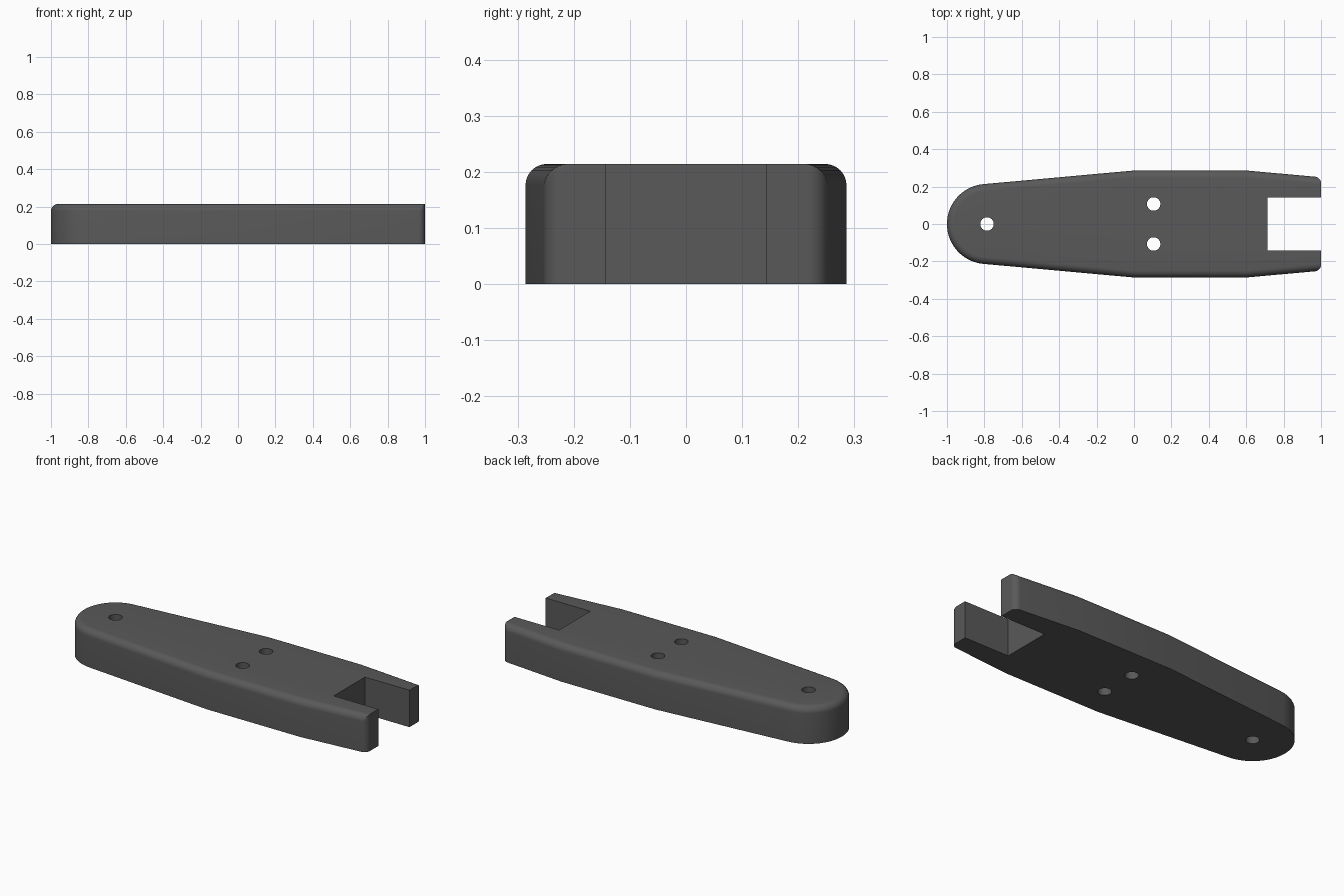
import bpy, bmesh, math

if "Cube" in bpy.data.objects:
    bpy.data.objects.remove(bpy.data.objects["Cube"])

THICK, FILLET, CORNER = 0.214, 0.038, 0.036
NOSE_X, NOSE_R = -0.786, 0.214          # rounded end
SLOT_X, SLOT_Y = 0.714, 0.143           # fork opening
TILT = math.radians(5.2)                # taper of the sides

grey = bpy.data.materials.new("dark_grey")
grey.diffuse_color = (0.1, 0.1, 0.1, 1)
grey.use_nodes = True
grey.node_tree.nodes["Principled BSDF"].inputs["Base Color"].default_value = grey.diffuse_color


def half_outline(d):
    """Outline for y >= 0 from nose to slot, sides inset by d."""
    pts = []
    for i in range(25):
        a = math.pi - (math.pi / 2 - TILT) * i / 24
        pts.append((NOSE_X + (NOSE_R - d) * math.cos(a), (NOSE_R - d) * math.sin(a)))
    pts += [(0.0, 0.286 - d), (0.6, 0.286 - d)]
    # rounded vertical corner at the tip of the fork
    for i in range(9):
        a = math.pi / 2 * (1 - i / 8)
        x = 1 - CORNER + CORNER * math.cos(a)
        side = 0.286 - (x - 0.6) * 0.09 - d
        pts.append((x, min(side, 0.2535 - CORNER + CORNER * math.sin(a))))
    pts += [(1.0, SLOT_Y), (SLOT_X, SLOT_Y)]
    return pts


def outline(d):
    up = half_outline(d)
    return up + [(x, -y) for x, y in reversed(up[1:])]


# Arm body: stacked outlines with a rounded upper edge
bm = bmesh.new()
levels = [(0, 0)]
for i in range(9):
    a = math.pi / 2 * i / 8
    levels.append((THICK - FILLET + FILLET * math.sin(a), FILLET * (1 - math.cos(a))))
rings = [[bm.verts.new((x, y, z)) for x, y in outline(d)] for z, d in levels]
n = len(rings[0])
for low, high in zip(rings, rings[1:]):
    for i in range(n):
        j = (i + 1) % n
        bm.faces.new((low[i], low[j], high[j], high[i]))
bm.faces.new(rings[0])
bm.faces.new(rings[-1])
bmesh.ops.remove_doubles(bm, verts=bm.verts, dist=1e-5)
bmesh.ops.recalc_face_normals(bm, faces=bm.faces)
mesh = bpy.data.meshes.new("arm_body")
bm.to_mesh(mesh)
bm.free()
arm = bpy.data.objects.new("arm_body", mesh)
bpy.context.collection.objects.link(arm)
mesh.materials.append(grey)

# Bolt holes through the body
for x, y in [(NOSE_X, 0), (0.105, 0.107), (0.105, -0.107)]:
    bpy.ops.mesh.primitive_cylinder_add(vertices=32, radius=0.036, depth=1, location=(x, y, 0.1))
    cutter = bpy.context.object
    cutter.name = "hole_cutter"
    cutter.data.materials.append(grey)
    cutter.hide_render = True
    cutter.hide_set(True)
    mod = arm.modifiers.new("bolt_hole", 'BOOLEAN')
    mod.operation, mod.solver, mod.object = 'DIFFERENCE', 'EXACT', cutter

# Bake the holes, then smooth the rounded surfaces
bpy.ops.object.select_all(action='DESELECT')
arm.select_set(True)
bpy.context.view_layer.objects.active = arm
for mod in list(arm.modifiers):
    bpy.ops.object.modifier_apply(modifier=mod.name)
bpy.ops.object.shade_smooth_by_angle(angle=math.radians(30))
